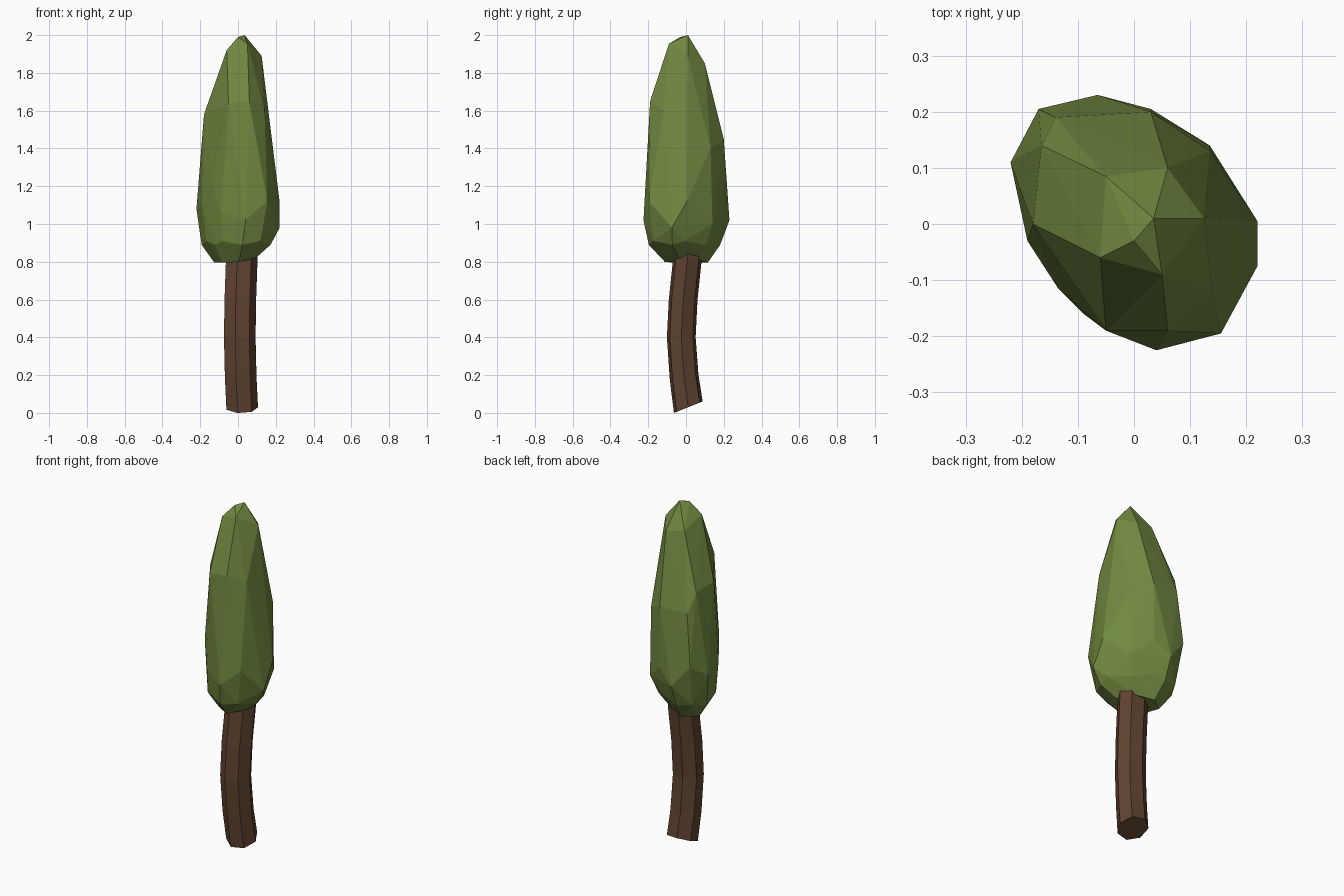
import bpy, bmesh, math
from mathutils import Vector

if "Cube" in bpy.data.objects:
    bpy.data.objects.remove(bpy.data.objects["Cube"], do_unlink=True)


def make_material(name, colour):
    mat = bpy.data.materials.new(name)
    mat.use_nodes = True
    mat.diffuse_color = colour
    mat.node_tree.nodes["Principled BSDF"].inputs["Base Color"].default_value = colour
    return mat


def make_object(name, bm, mat):
    bmesh.ops.recalc_face_normals(bm, faces=bm.faces[:])
    mesh = bpy.data.meshes.new(name)
    bm.to_mesh(mesh)
    bm.free()
    mesh.materials.append(mat)
    obj = bpy.data.objects.new(name, mesh)
    bpy.context.collection.objects.link(obj)
    return obj


leaf_green = make_material("leaf_green", (0.165, 0.25, 0.052, 1))
bark_brown = make_material("bark_brown", (0.115, 0.056, 0.030, 1))

# Crown: faceted hull around a wide, skewed outline, narrowing to a blunt tip
outline = [(-.22, .11, 1.08), (-.17, .205, 1.15), (-.065, .23, 1.02), (.03, .205, 1.1),
           (.135, .14, 1.0), (.22, .005, 1.12), (.22, -.075, .98), (.155, -.195, 1.12),
           (.04, -.225, 1.02), (-.09, -.16, 1.06), (-.135, -.115, 1.2), (-.19, -.03, 1.1)]
shoulder = [(-.18, .0, 1.58), (-.165, .14, 1.56), (-.05, -.19, 1.64), (.06, -.19, 1.65),
            (.135, .01, 1.65), (.135, .13, 1.4), (.03, .2, 1.45), (-.14, .19, 1.45),
            (.14, -.12, 1.6)]
tip = [(.035, .01, 2.0), (0, -.03, 1.99), (-.05, .085, 1.87), (.06, .1, 1.85),
       (-.06, -.06, 1.92), (.05, -.09, 1.955), (.125, .01, 1.89)]
points = outline + shoulder + tip
for i, (x, y, z) in enumerate(outline):
    wobble = .02 * (i % 2)
    points.append((x * .83 - .01, y * .83 - .01, .89 + wobble))
    if i % 2 == 0:
        points.append((x * .5 - .015, y * .5, .795 + .12 * max(x, 0)))

bm = bmesh.new()
for p in points:
    bm.verts.new(p)
hull = bmesh.ops.convex_hull(bm, input=bm.verts[:])
bmesh.ops.delete(bm, geom=list(set(hull["geom_interior"] + hull["geom_unused"])), context="VERTS")
make_object("crown", bm, leaf_green)

# Trunk: seven-sided tube bowed towards the front, with a slanted foot
SIDES = 7
path = [(.018, .012, .03, .4), (.01, -.01, .19, .15), (.005, -.025, .4, 0),
        (.008, -.015, .6, 0), (.015, .006, .8, 0), (.015, .012, .95, 0)]
bm = bmesh.new()
rings = []
for cx, cy, cz, slant in path:
    ring = []
    for i in range(SIDES):
        a = math.tau * i / SIDES
        x, y = .088 * math.cos(a), .078 * math.sin(a)
        ring.append(bm.verts.new((cx + x, cy + y, cz + slant * y)))
    rings.append(ring)
for low, high in zip(rings, rings[1:]):
    for i in range(SIDES):
        j = (i + 1) % SIDES
        bm.faces.new((low[i], low[j], high[j], high[i]))
bm.faces.new(rings[0])
bm.faces.new(rings[-1])
make_object("trunk", bm, bark_brown)
